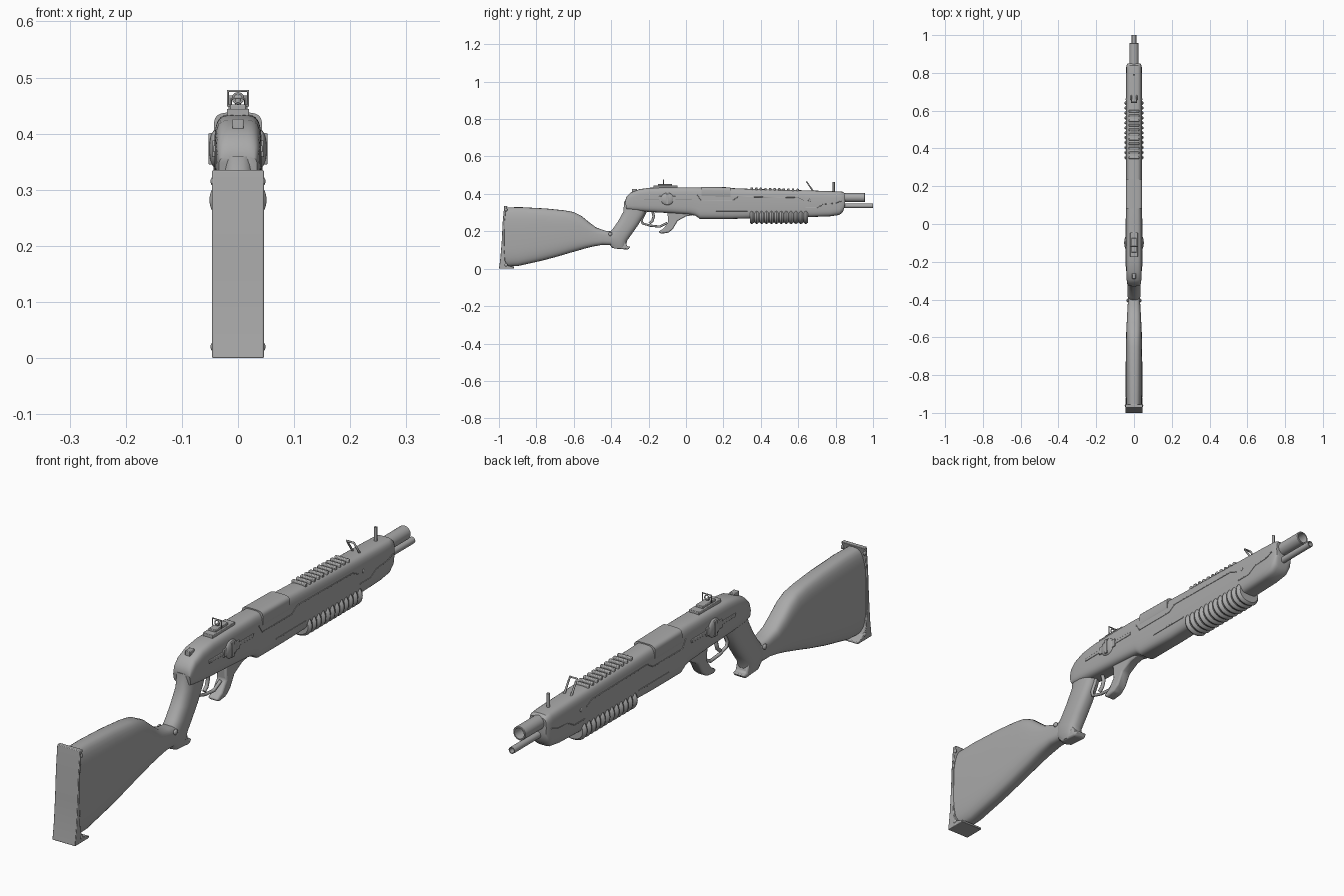
import bpy, bmesh, math
from mathutils import Vector

if "Cube" in bpy.data.objects:
    bpy.data.objects.remove(bpy.data.objects["Cube"])

gray = bpy.data.materials.new("gunmetal gray")
gray.use_nodes = True
GRAY = (0.4, 0.4, 0.4, 1)
gray.diffuse_color = GRAY
gray.node_tree.nodes["Principled BSDF"].inputs["Base Color"].default_value = GRAY


def finish(name, bm, bevel=0):
    bmesh.ops.recalc_face_normals(bm, faces=bm.faces)
    me = bpy.data.meshes.new(name)
    bm.to_mesh(me)
    bm.free()
    me.materials.append(gray)
    ob = bpy.data.objects.new(name, me)
    bpy.context.collection.objects.link(ob)
    if bevel:
        mod = ob.modifiers.new("bevel", "BEVEL")
        mod.width, mod.segments, mod.limit_method = bevel, 2, "ANGLE"
    bpy.ops.object.select_all(action="DESELECT")
    ob.select_set(True)
    bpy.context.view_layer.objects.active = ob
    bpy.ops.object.shade_smooth_by_angle(angle=math.radians(35))
    return ob


def loft(name, sections, power=4, sides=32):
    """Each section: upper y, z, lower y, z, half width."""
    bm = bmesh.new()
    rings = []
    for y1, z1, y2, z2, w in sections:
        a, b = Vector((0, y1, z1)), Vector((0, y2, z2))
        ring = []
        for i in range(sides):
            t = 2 * math.pi * i / sides
            c, s = math.cos(t), math.sin(t)
            u = math.copysign(abs(c) ** (2 / power), c)
            v = math.copysign(abs(s) ** (2 / power), s)
            ring.append(bm.verts.new((a + b) / 2 + (a - b) / 2 * v + Vector((w * u, 0, 0))))
        rings.append(ring)
    for r, q in zip(rings, rings[1:]):
        for i in range(sides):
            j = (i + 1) % sides
            bm.faces.new((r[i], r[j], q[j], q[i]))
    bm.faces.new(rings[0])
    bm.faces.new(rings[-1])
    return finish(name, bm)


def plate(name, profile, x0, x1, bevel=0.003):
    """Side profile of (y, z) points extruded across x."""
    bm = bmesh.new()
    face = bm.faces.new([bm.verts.new((x0, y, z)) for y, z in profile])
    new = bmesh.ops.extrude_face_region(bm, geom=[face])["geom"]
    bmesh.ops.translate(bm, vec=(x1 - x0, 0, 0),
                        verts=[v for v in new if isinstance(v, bmesh.types.BMVert)])
    return finish(name, bm, bevel)


def box(name, y0, y1, z0, z1, x0, x1, bevel=0.002):
    return plate(name, [(y0, z0), (y1, z0), (y1, z1), (y0, z1)], x0, x1, bevel)


def lathe(name, profile, z, sides=24):
    """Profile of (radius, y) turned about a lengthwise axis."""
    bm = bmesh.new()
    verts = [bm.verts.new((r, y, z)) for r, y in profile]
    edges = [bm.edges.new(p) for p in zip(verts, verts[1:])]
    bmesh.ops.spin(bm, geom=verts + edges, cent=(0, 0, z), axis=(0, 1, 0),
                   angle=2 * math.pi, steps=sides)
    bmesh.ops.remove_doubles(bm, verts=bm.verts, dist=1e-5)
    return finish(name, bm)


def rod(name, points, radius, cyclic=False):
    cu = bpy.data.curves.new(name, "CURVE")
    cu.dimensions = "3D"
    cu.bevel_depth, cu.bevel_resolution, cu.use_fill_caps = radius, 2, True
    sp = cu.splines.new("POLY")
    sp.points.add(len(points) - 1)
    for p, co in zip(sp.points, points):
        p.co = (*co, 1)
    sp.use_cyclic_u = cyclic
    cu.materials.append(gray)
    bpy.context.collection.objects.link(bpy.data.objects.new(name, cu))


def dome(name, x, y, z, size):
    bm = bmesh.new()
    bmesh.ops.create_uvsphere(bm, u_segments=24, v_segments=14, radius=1)
    for v in bm.verts:
        v.co = Vector((x + v.co.x * size[0], y + v.co.y * size[1], z + v.co.z * size[2]))
    return finish(name, bm)


# Shoulder stock and butt plate
loft("stock", [
    (-.97, .328, -.985, .01, .043), (-.88, .329, -.90, .014, .044),
    (-.75, .322, -.77, .043, .044), (-.65, .312, -.68, .067, .043),
    (-.60, .303, -.62, .085, .042), (-.56, .283, -.58, .096, .041),
    (-.52, .25, -.54, .108, .039), (-.48, .22, -.50, .118, .037),
    (-.43, .203, -.45, .127, .034), (-.36, .195, -.38, .125, .03)], 3.2)
plate("butt_plate", [
    (-.972, .335), (-.955, .335), (-.963, .31), (-.97, .25), (-.972, .1), (-.968, .045),
    (-.955, .018), (-.92, .008), (-.92, 0), (-1, 0), (-.992, .06), (-.985, .15), (-.98, .25)],
    -.046, .046, .002)

# Grip with finger hook
loft("grip", [
    (-.33, .36, -.20, .335, .032), (-.335, .305, -.225, .285, .033),
    (-.362, .255, -.255, .235, .034), (-.39, .215, -.29, .185, .034),
    (-.42, .18, -.315, .15, .034), (-.425, .145, -.32, .125, .032),
    (-.395, .112, -.325, .106, .024)], 2.6)
plate("grip_hook", [(-.40, .125), (-.385, .108), (-.31, .102), (-.296, .118), (-.315, .12),
                    (-.325, .15), (-.36, .17)], -.024, .024, .006)

# Receiver and fore housing in one shell
loft("housing", [
    (-.326, .36, -.318, .318, .034), (-.318, .385, -.305, .314, .037),
    (-.295, .407, -.29, .311, .039), (-.25, .425, -.25, .307, .041),
    (-.19, .433, -.19, .303, .042), (-.08, .435, -.08, .297, .042),
    (.02, .435, .02, .29, .042), (.05, .435, .05, .283, .042),
    (.075, .434, .075, .266, .042), (.24, .431, .24, .266, .042),
    (.34, .427, .34, .269, .042), (.60, .42, .60, .274, .042),
    (.77, .415, .77, .28, .042), (.82, .413, .82, .287, .041),
    (.84, .411, .84, .305, .039), (.85, .402, .85, .335, .034)], 4)
loft("port_cover", [(.082, .438, .082, .375, .043), (.238, .435, .238, .375, .043)], 4)
box("rear_latch", -.29, -.262, .405, .426, -.01, .01)

# Forward fin, trigger and guard
plate("guard_fin", [(-.10, .31), (-.095, .25), (-.12, .215), (-.148, .198), (-.135, .187),
                    (-.095, .192), (-.07, .212), (-.045, .255), (.0, .28), (.06, .29)],
      -.02, .02, .006)
rod("trigger_guard", [(0, -.215, .305), (0, -.238, .26), (0, -.232, .242), (0, -.19, .23),
                      (0, -.14, .225), (0, -.10, .245)], .006)
rod("trigger", [(0, -.18, .31), (0, -.172, .28), (0, -.18, .255), (0, -.195, .243)], .007)

# Ribbed pump handle
ribs = []
COUNT = 12
STEP = .315 / COUNT
for i in range(COUNT):
    y = .34 + i * STEP
    for f, r in ((.05, .042), (.25, .049), (.45, .051), (.65, .049), (.9, .042)):
        ribs.append((y + f * STEP, .282 + r * .84, y + f * STEP, .282 - r * .84, r))
loft("pump_handle", ribs, 2.1)

# Barrel and magazine tube, both open at the muzzle
lathe("barrel", [(.025, .80), (.025, .955), (.023, .957), (.019, .957), (.019, .82), (0, .82)], .381)
lathe("magazine_tube", [(.012, .80), (.012, 1), (.009, 1), (.009, .9), (0, .9)], .336, 16)

# Top rail ribs
for i in range(11):
    y = .345 + i * .0245
    box("rail_rib", y, y + .013, .40, .4345 - i * .0007, -.028, .028, .003)

# Rear aperture sight
box("rear_sight_base", -.175, -.045, .43, .444, -.02, .02)
box("rear_sight_step", -.15, -.075, .44, .452, -.014, .014)
rod("rear_sight_frame", [(-.018, -.12, .45), (-.018, -.12, .476), (.018, -.12, .476),
                         (.018, -.12, .45)], .0025, True)
rod("rear_sight_ring", [(.009 * math.cos(k * math.pi / 6), -.12, .463 + .009 * math.sin(k * math.pi / 6))
                        for k in range(12)], .002, True)

# Leaning middle sight and front post
rod("middle_sight", [(-.014, .682, .41), (-.014, .645, .465), (.014, .645, .465), (.014, .682, .41)], .004)
rod("front_post", [(0, .79, .40), (0, .79, .464)], .0055)

# Side details, mirrored
for side, s in (("left", 1), ("right", -1)):
    dome(side + "_knob", s * .041, -.10, .373, (.0105, .035, .033))
    box(side + "_knob_bar", -.107, -.093, .345, .401, s * .03, s * .0525)
    box(side + "_slot_bar", -.225, .03, .367, .379, s * .03, s * .0445)
    box(side + "_slot_block", -.145, -.055, .358, .388, s * .03, s * .046)
    box(side + "_trim_line", .16, .33, .307, .311, s * .03, s * .0432, .0005)
    rod(side + "_panel_seam", [(s * .0415, y, z) for y, z in (
        (.06, .395), (.08, .365), (.25, .365), (.28, .385), (.60, .38), (.63, .365))], .0018)
    rod(side + "_nose_seam", [(s * .0415, y, z) for y, z in (
        (.64, .325), (.70, .325), (.735, .345), (.80, .35), (.83, .362))], .0018)
    dome(side + "_nose_screw", s * .0415, .66, .365, (.003, .007, .007))
    dome(side + "_grip_pin", s * .033, -.405, .185, (.006, .01, .01))
    for z in (.315, .02):
        dome(side + "_butt_screw", s * .044, -.962, z, (.005, .008, .008))
